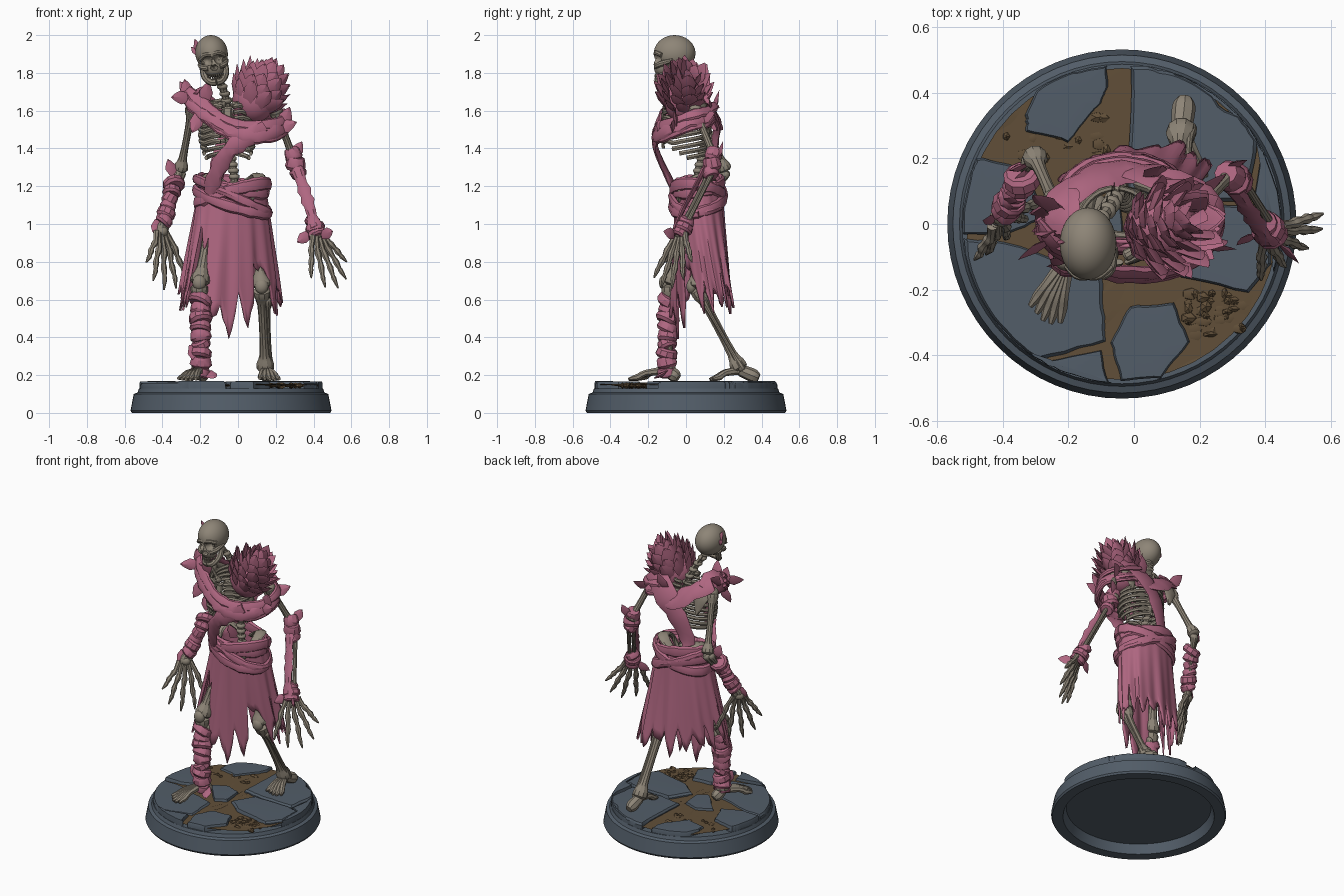
import bpy, bmesh, math, random
from mathutils import Vector, Matrix

if "Cube" in bpy.data.objects:
    bpy.data.objects.remove(bpy.data.objects["Cube"])
random.seed(4)
R = random.uniform

def material(name, col):
    m = bpy.data.materials.new(name)
    m.diffuse_color = (*col, 1)
    m.use_nodes = True
    m.node_tree.nodes["Principled BSDF"].inputs["Base Color"].default_value = m.diffuse_color
    return m
BONE = material("old_bone", (.27, .235, .185))
CLOTH = material("pink_cloth", (.43, .135, .22))
STONE = material("slate_stone", (.085, .11, .14))
SOIL = material("brown_soil", (.12, .078, .04))

def finish(name, bm, mat):
    bmesh.ops.recalc_face_normals(bm, faces=bm.faces[:])
    me = bpy.data.meshes.new(name)
    bm.to_mesh(me)
    bm.free()
    me.materials.append(mat)
    me.shade_smooth()
    me.set_sharp_from_angle(angle=math.radians(32))
    ob = bpy.data.objects.new(name, me)
    bpy.context.collection.objects.link(ob)
    return ob

def loft(bm, loops, caps=True):
    L = [[bm.verts.new(p) for p in lp] for lp in loops]
    for A, B in zip(L, L[1:]):
        for i in range(len(A)):
            j = (i + 1) % len(A)
            bm.faces.new((A[i], A[j], B[j], B[i]))
    if caps:
        bm.faces.new(L[0][::-1])
        bm.faces.new(L[-1])

def spline(pts, k):
    out = []
    for i in range(len(pts) - 1):
        a, b, c, d = pts[max(i-1, 0)], pts[i], pts[i+1], pts[min(i+2, len(pts)-1)]
        for s in range(k):
            t = s / k
            out.append([.5*(2*q + (r-p)*t + (2*p-5*q+4*r-s_)*t*t + (3*q-p-3*r+s_)*t**3)
                        for p, q, r, s_ in zip(a, b, c, d)])
    return out + [list(pts[-1])]

def tube(bm, pts, n=8, ref=None, k=4, rag=0):
    """Sweep through (x, y, z, width[, height]); ref gives the height direction."""
    P = spline(pts, k)
    V = [Vector(p[:3]) for p in P]
    chord = V[-1] - V[0]
    up = Vector((.02, 1, .03)) if abs(chord.z) > .6*chord.length else Vector((.03, .02, 1))
    loops = []
    for i, p in enumerate(P):
        t = (V[min(i+1, len(V)-1)] - V[max(i-1, 0)]).normalized()
        a = t.cross(ref(V[i]) if ref else up).normalized()
        b = a.cross(t)
        w, h = max(p[3]*R(1-rag, 1+rag), .002), max(p[-1]*R(1-rag, 1+rag), .002)
        loops.append([V[i] + a*w*math.cos(q*math.tau/n) + b*h*math.sin(q*math.tau/n) for q in range(n)])
    loft(bm, loops)

def out(x, y, z=None):
    return lambda p: Vector((p.x-x, p.y-y, .001 if z is None else p.z-z)).normalized()

def bone(bm, a, b, r):
    a, b = Vector(a), Vector(b)
    prof = [(0, 1), (.03, 1.7), (.1, 1.6), (.2, 1), (.5, .85), (.8, 1), (.9, 1.6), (.97, 1.7), (1, 1)]
    tube(bm, [(*a.lerp(b, t), r*s) for t, s in prof], 10, k=2)

def blob(bm, c, s, sub=3):
    bmesh.ops.create_icosphere(bm, subdivisions=sub, radius=1,
                               matrix=Matrix.Translation(c) @ Matrix.Diagonal((*s, 1)))

def leaf(bm, base, d, nrm, L, W):
    base, d = Vector(base), Vector(d).normalized()
    s = d.cross(Vector(nrm)).normalized()
    n = s.cross(d)
    v = [bm.verts.new(base + d*L*a + s*W*b + n*W*c) for a, b, c in
         [(0, -.35, 0), (.5, -.52, -.06), (.8, -.28, .02), (1, 0, .1), (.8, .28, .02), (.5, .52, -.06), (0, .35, 0), (.5, 0, .2), (.4, 0, -.2)]]
    for i in range(7):
        bm.faces.new((v[i], v[(i+1) % 7], v[7]))
        bm.faces.new((v[(i+1) % 7], v[i], v[8]))

def wraps(bm, a, b, ra, rb, n):
    a, b = Vector(a), Vector(b)
    for i in range(n):
        f = (i + .5) / n
        c, r, h = a.lerp(b, f), (ra + (rb-ra)*f)*R(.85, 1.15), (b-a).length/n*R(.5, .75)
        d = ((b-a).normalized() + Vector((R(-.6, .6), R(-.5, .5), 0))).normalized()
        tube(bm, [(*(c + d*h*t), r*s) for t, s in [(-1, .84), (-.6, 1.02), (.5, 1.1), (1, .88)]], 10, k=1, rag=.05)

# round base, hollow below
bm = bmesh.new()
CX = -.037
loft(bm, [[(CX + r*math.cos(i*math.tau/64), r*math.sin(i*math.tau/64), z) for i in range(64)] for r, z in
          [(.44, .06), (.46, 0), (.525, 0), (.532, .012), (.515, .1), (.495, .108), (.487, .13)]])
finish("base_rim", bm, STONE)
bm = bmesh.new()
loft(bm, [[(CX + r*math.cos(i*math.tau/40), r*math.sin(i*math.tau/40), .137 + R(0, .016)) for i in range(40)]
          for r in (.475, .42, .36, .3, .24, .18, .12, .06)])
for i in range(60):
    x, y = (R(.16, .33), R(-.34, -.21)) if i % 3 else (R(-.4, -.08), R(.2, .34))
    blob(bm, (x, y, .145), (R(.01, .028), R(.01, .022), R(.008, .018)), 1)
finish("soil", bm, SOIL)
bm = bmesh.new()
for poly in ([(-.56, -.045), (-.4, -.05), (-.1, -.15), (-.08, -.36), (-.34, -.43), (-.6, -.4)],
             [(-.36, -.44), (-.1, -.385), (-.07, -.55), (-.3, -.6)],
             [(-.01, -.25), (.12, -.24), (.17, -.36), (.08, -.47), (-.04, -.48), (-.07, -.36)],
             [(0, -.07), (.08, .06), (.35, .055), (.42, .03), (.42, -.12), (.35, -.21), (.1, -.15)],
             [(-.005, .55), (-.02, .1), (.12, .075), (.35, .07), (.38, .29), (.26, .36), (.14, .55)],
             [(.395, .27), (.365, .06), (.43, .03), (.43, -.14), (.6, -.2), (.6, .3)],
             [(.155, .6), (.27, .365), (.395, .285), (.55, .33), (.45, .55)],
             [(-.33, .28), (-.2, .25), (-.1, .37), (-.08, .42), (-.09, .55), (-.24, .55), (-.33, .33)],
             [(-.24, .05), (-.1, -.11), (-.03, -.07), (-.04, .06), (-.14, .1)],
             [(-.6, -.03), (-.4, -.035), (-.27, .02), (-.33, .17), (-.46, .2), (-.6, .2)]):
    P = []
    for a, b in zip(poly, poly[1:] + poly[:1]):
        for s in range(6):
            v = Vector(a).lerp(Vector(b), s/6) - Vector((CX, 0))
            v *= min(1, .484/v.length)
            P.append(v + Vector((CX + R(-.003, .003), R(-.003, .003))))
    c, z = sum(P, Vector((0, 0)))/len(P), R(.157, .168)
    loft(bm, [[(*(c + (p-c)*s), h) for p in P] for s, h in [(1, .12), (1, z-.012), (.95, z), (.5, z+.001)]])
finish("paving_slabs", bm, STONE)

# skull: cranium and face, with sockets pressed in
bm = bmesh.new()
blob(bm, (0, 0, 0), (.086, .11, .096), 4)
blob(bm, (0, -.062, -.07), (.056, .05, .058), 4)
for v in bm.verts:
    for x, z, r in ((-.034, -.036, .025), (.034, -.036, .025), (0, -.078, .014)):
        q = r*r - (v.co.x-x)**2 - (v.co.z-z)**2
        if q > 0 and v.co.y < -.04:
            v.co.y = max(v.co.y, -.1 + 1.6*math.sqrt(q))
for s in (-1, 1):
    tube(bm, [(s*.03, -.1, -.078, .012), (s*.058, -.075, -.068, .016), (s*.074, -.01, -.05, .01)])
    tube(bm, [(s*.004, -.1, -.006, .012), (s*.035, -.096, -.003, .013), (s*.066, -.068, -.022, .013)])
    tube(bm, [(s*.062, -.01, -.06, .014), (s*.056, -.035, -.115, .019), (s*.03, -.08, -.15, .018), (0, -.092, -.155, .019)])
    for i in range(4):
        for z in (-.12, -.138):
            blob(bm, (s*(.006 + i*.011), -.1 + i*i*.003, z), (.0055, .007, .011), 1)
bm.transform(Matrix.Translation((-.14, -.06, 1.904)) @ Matrix.Rotation(-.17, 4, 'Y'))
finish("skull", bm, BONE)

# spine, ribs, collar and pelvis
bm = bmesh.new()
S = spline([(-.13, -.02, 1.82), (-.07, .06, 1.69), (-.05, .11, 1.53), (-.04, .09, 1.38), (-.02, .06, 1.25), (-.02, .08, 1.12)], 4)
for p in S:
    blob(bm, p, (.03, .028, .018), 2)
    leaf(bm, p, (0, 1, -.4), (1, 0, 0), .055, .02)
tube(bm, [(*p, .02) for p in S], k=1)
for i in range(10):
    z, w = 1.66 - i*.031, .09 + .06*math.sin((i+1.5)/10*2.6)
    for s in (-1, 1):
        last = 165 if i < 7 else 130 - 15*(i-7)
        tube(bm, [(-.055 + s*w*math.sin(math.radians(a)), -.005 + .115*math.cos(math.radians(a)),
                   z - .06*a/165 + (.02 if a > 140 else 0), .009, .013) for a in range(5, last+1, 20)], 6, k=2)
tube(bm, [(-.055, -.115, 1.61, .024, .01), (-.055, -.125, 1.52, .018, .01), (-.055, -.12, 1.4, .008, .008)])
for s, x in ((-1, -.24), (1, .19)):
    bone(bm, (-.05 + s*.02, -.1, 1.63), (x, .03, 1.66), .011)
    tube(bm, [(x, .06, 1.66, .02, .012), (x - s*.05, .11, 1.6, .05, .01), (x - s*.07, .13, 1.48, .01, .008)])
    tube(bm, [(-.02 + s*.03, .14, 1.2, .03, .015), (-.02 + s*.12, .1, 1.26, .035, .012), (-.02 + s*.13, .0, 1.22, .03, .014),
              (-.02 + s*.08, -.03, 1.13, .02, .02), (-.02, -.04, 1.1, .015, .015)])
finish("torso_bones", bm, BONE)

# arms, hands, legs and feet
def arm(name, sh, el, wr, palm, spread, curl):
    bm = bmesh.new()
    sh, el, wr, palm, spread, curl = map(Vector, (sh, el, wr, palm, spread, curl))
    blob(bm, sh, (.036, .036, .036))
    bone(bm, sh, el, .022)
    for o in (-.015, .015):
        bone(bm, el + spread*o, wr + spread*o, .014)
    blob(bm, wr, (.036, .03, .03), 2)
    for i in range(5):
        o, L = (i - 1.7)*.036, (.24, .29, .3, .26, .17)[i]
        d, s = (palm + spread*(i-1.7)*.17).normalized(), wr + spread*o*.5
        pts = [(*(s + d*L*t + spread*o*t*.75 - curl*(.35*t*t - .3*t)*.3 + curl*max(0, t-.6)*.1), r*1.35)
               for t, r in [(0, .013), (.3, .01), (.4, .014), (.55, .009), (.66, .013), (.8, .008), (.86, .01), (1.05, .003)]]
        tube(bm, pts, 7, k=2)
    finish(name, bm, BONE)
arm("right_arm", (-.24, .06, 1.62), (-.305, .21, 1.28), (-.405, .02, .96), (.02, -.15, -1), (-.65, -.6, 0), (1.1, -.1, 0))
arm("left_arm", (.2, .05, 1.6), (.3, .16, 1.33), (.42, -.03, .95), (.36, -.17, -1), (.7, .6, 0), (-.6, -.5, 0))

def leg(name, hip, knee, ankle, toe, heel):
    bm = bmesh.new()
    hip, knee, ankle, toe, heel = map(Vector, (hip, knee, ankle, toe, heel))
    bone(bm, hip, knee, .03)
    blob(bm, knee + Vector((0, -.03, .01)), (.036, .028, .04))
    bone(bm, knee, ankle, .027)
    bone(bm, knee + Vector((.03, .02, -.05)), ankle + Vector((.025, .01, 0)), .013)
    tube(bm, [(*ankle, .032), (*ankle.lerp(heel, .7), .036), (*heel, .022)])
    side = (toe - ankle).cross(Vector((0, 0, 1))).normalized()
    for i in range(5):
        e = toe + side*(i-2)*.026 - (toe-ankle)*abs(i-1.5)*.06
        m = ankle.lerp(e, .55) + Vector((0, 0, .012))
        tube(bm, [(*ankle, .024), (*m, .017), (*ankle.lerp(e, .75), .018), (*ankle.lerp(e, .88), .014), (*e, .008)], 7, k=2)
    finish(name, bm, BONE)
leg("right_leg", (-.13, .06, 1.12), (-.205, -.085, .68), (-.2, -.1, .225), (-.28, -.3, .175), (-.18, -.04, .185))
leg("left_leg", (.09, .08, 1.12), (.125, .06, .66), (.145, .29, .225), (.17, .12, .175), (.155, .385, .185))

# cloth bandages on limbs
bm = bmesh.new()
wraps(bm, (-.2, -.09, .62), (-.195, -.105, .2), .056, .045, 9)
wraps(bm, (-.335, .15, 1.23), (-.395, .035, 1.0), .05, .04, 6)
wraps(bm, (.285, .15, 1.39), (.325, .125, 1.25), .046, .04, 3)
wraps(bm, (.39, .01, 1.03), (.425, -.04, .93), .042, .05, 3)
tube(bm, [(.31, .1, 1.3, .03, .012), (.35, .04, 1.18, .034, .012), (.385, -.02, 1.07, .03, .012), (.41, -.06, .97, .035, .012)], 6, rag=.2)
for b, d in [((-.34, .17, 1.26), (-.4, 0, 1)), ((-.42, .03, 1.02), (-.3, -.4, -1)), ((-.35, .1, 1.2), (.2, .8, .6)),
             ((.38, -.03, .95), (-.7, -.3, -.5)), ((.44, -.06, .94), (.6, -.5, .2)), ((.3, .17, 1.36), (.5, .4, 1)),
             ((-.16, -.1, .22), (.3, -.5, -.3)), ((-.24, -.12, .36), (.1, -.1, -1))]:
    leaf(bm, b, d, (.3, -1, .2), .09, .06)
finish("limb_bandages", bm, CLOTH)

# torn skirt: eighteen pointed strips with their own lengths, following the stride
hem = (.54, .56, .55, .6, .5, .56, .6, .55, .6, .55, .54, .84, .48, .38, .45, .73, .53, .53)
N = 6
cols = []
for c in range(18*N):
    u, j = (c % N)/N, c//N
    cols.append((c*math.tau/(18*N), min(1.0, hem[j] + (.2 if j % 3 else .1)*abs(u-.5)*(1.6 + .5*math.sin(j*2)) + R(-.015, .03))))
rows = []
for r in range(11):
    lp = []
    for a, h in cols:
        z = 1.22 + (h-1.22)*r/10
        f = (1.22-z)/.7
        fold = 1 + (.04*math.sin(9*a) + .03*math.sin(17*a+1))*min(1, f*1.5)
        x = (.175+.105*f)*fold*math.cos(a)
        lp.append((-.03-.015*f + x, .065+.022*f + (.125+.02*f)*fold*math.sin(a) + .33*f*x, z))
    rows.append(lp)
bm = bmesh.new()
loft(bm, rows, False)
m = finish("torn_skirt", bm, CLOTH).modifiers.new("thickness", 'SOLIDIFY')
m.thickness = .012

# twisted waist wraps
bm = bmesh.new()
for z, rx, tx, ty, w in [(1.2, .18, -.03, .02, .035), (1.16, .19, .05, -.02, .035), (1.12, .195, -.06, .03, .03), (1.15, .195, -.09, .0, .025)]:
    tube(bm, [(-.03 + rx*math.cos(a), .065 + (rx-.055)*math.sin(a), z + tx*math.cos(a) + ty*math.sin(a), w, .018)
              for a in (i*math.tau/20 for i in range(21))], 8, out(-.03, .065), 2, .15)
finish("waist_wraps", bm, CLOTH)

# chest cowl, sashes and shoulder drape
bm = bmesh.new()
o = out(-.03, .02, 1.42)
for dz, dy, w in [(0, 0, .038), (.04, .015, .03), (-.03, .008, .025)]:
    tube(bm, [(x, y+dy, z+dz, w*s, .014) for x, y, z, s in
              [(-.29, .0, 1.69, .3), (-.245, -.07, 1.65, 1.1), (-.15, -.13, 1.57, 1), (-.04, -.16, 1.5, 1), (.1, -.155, 1.48, 1.1),
               (.22, -.09, 1.5, 1), (.26, .02, 1.54, .9), (.2, .1, 1.56, 1), (.08, .14, 1.59, .8)]], 8, o, 4, .2)
for pts in ([(.14, -.14, 1.52, .04, .014), (.02, -.165, 1.44, .05, .015), (-.06, -.15, 1.37, .042, .014), (-.12, -.1, 1.26, .045, .014), (-.15, -.05, 1.16, .03, .012)],
            [(.16, .1, 1.68, .07, .014), (.03, .16, 1.55, .075, .014), (-.06, .15, 1.41, .055, .014), (-.11, .13, 1.27, .045, .012), (-.12, .15, 1.15, .04, .012)],
            [(-.24, .06, 1.68, .05, .014), (-.14, .13, 1.62, .055, .014), (-.02, .16, 1.54, .06, .014), (.1, .14, 1.52, .03, .012)],
            [(-.25, -.06, 1.67, .05, .012), (-.22, .02, 1.7, .055, .012), (-.2, .1, 1.65, .04, .012)]):
    tube(bm, pts, 8, o, 4, .18)
for b, d in [((-.26, -.03, 1.65), (-.2, 0, 1)), ((-.24, .04, 1.67), (-.5, .4, .6)), ((-.25, -.05, 1.67), (-.6, -.3, .0)),
             ((-.18, -.08, 1.64), (.2, -.2, 1)), ((.23, -.05, 1.51), (.4, -.1, 1)), ((.2, -.07, 1.5), (1, 0, .35)),
             ((.2, .08, 1.55), (.6, .6, .3)), ((-.2, -.1, 1.59), (-.4, -.2, -1)), ((.05, .14, 1.6), (.3, .4, 1))]:
    leaf(bm, b, d, (.1, -1, .2), .12, .07)
leaf(bm, (-.205, -.05, 1.9), (-.3, -.1, 1), (0, -1, 0), .085, .035)
leaf(bm, (-.215, -.04, 1.9), (-.7, .2, .8), (0, -1, 0), .05, .03)
finish("cowl_and_sashes", bm, CLOTH)

# layered leaf mantle on the left shoulder
bm = bmesh.new()
C = Vector((.085, -.015, 1.66))
blob(bm, C, (.115, .105, .125))
for row in range(6):
    count = (4, 7, 9, 10, 11, 10)[row]
    for j in range(count):
        ph, a = .15 + row*.33, j*math.tau/count + row*.5
        n = Matrix.Rotation(.4, 3, 'Y') @ Vector((math.sin(ph)*math.cos(a), math.sin(ph)*math.sin(a), math.cos(ph)))
        p = C + Vector((n.x*.105, n.y*.1, n.z*.12))
        leaf(bm, p, n*.35 + Vector((.36, .03, .6)), n + Vector((-.15, -.2, 0)), R(.1, .135), R(.075, .09))
finish("leaf_mantle", bm, CLOTH)
